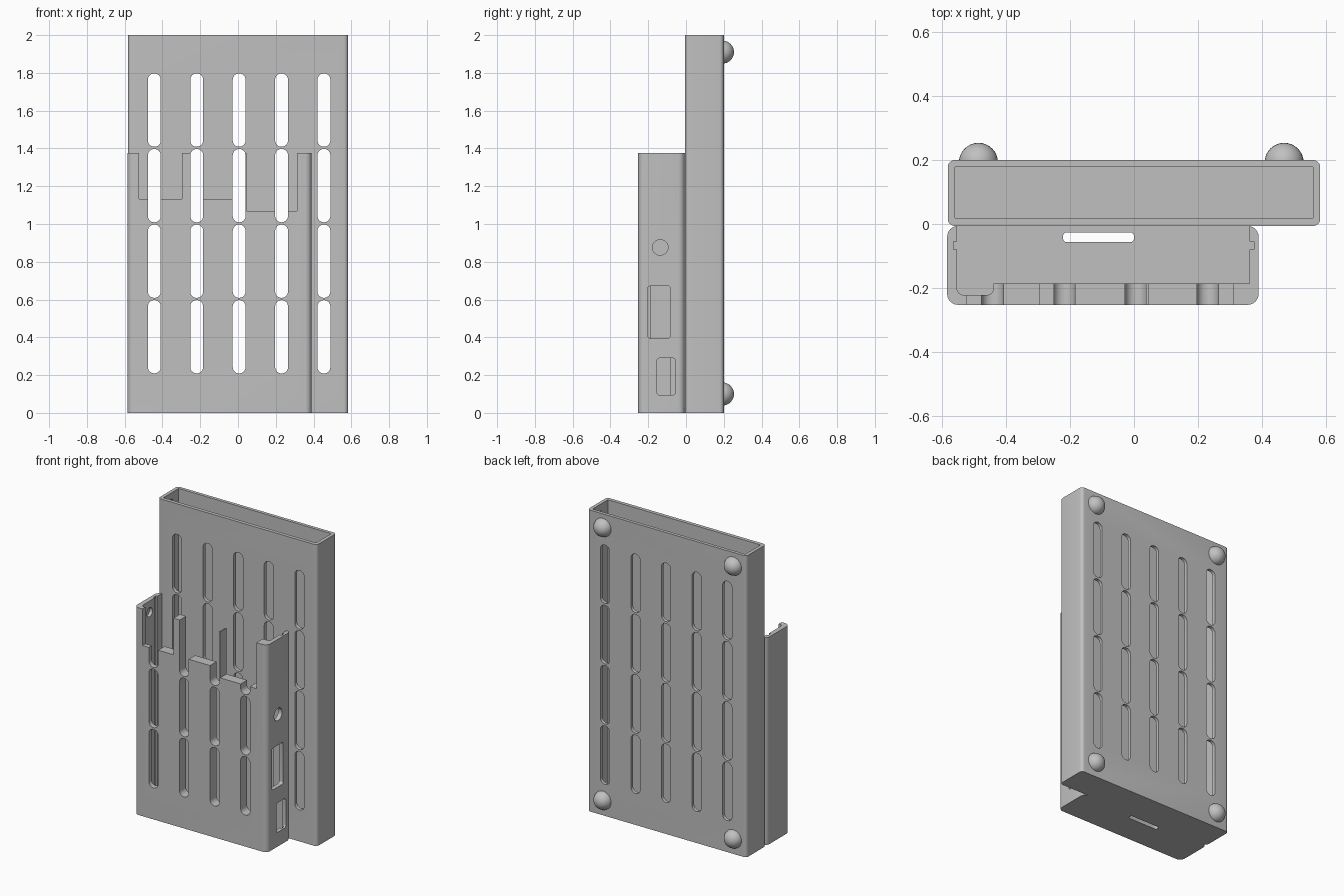
import bpy, bmesh
from math import sin, cos, pi
from mathutils import Matrix

cube = bpy.data.objects.get("Cube")
if cube:
    bpy.data.objects.remove(cube, do_unlink=True)

grey = bpy.data.materials.new("warm_free_grey")
grey.use_nodes = True
color = (0.53, 0.53, 0.53, 1)
grey.diffuse_color = color
grey.node_tree.nodes["Principled BSDF"].inputs["Base Color"].default_value = color


def rounded(u0, u1, v0, v1, r, n=6):
    """Outline of a rectangle with rounded corners."""
    if r <= 0:
        return [(u0, v0), (u1, v0), (u1, v1), (u0, v1)]
    centres = [(u1 - r, v1 - r), (u0 + r, v1 - r), (u0 + r, v0 + r), (u1 - r, v0 + r)]
    return [(cu + r * cos((k + i / n) * pi / 2), cv + r * sin((k + i / n) * pi / 2))
            for k, (cu, cv) in enumerate(centres) for i in range(n + 1)]


def add_prism(bm, outline, axis, lo, hi):
    place = {"x": lambda u, v, w: (w, u, v),
             "y": lambda u, v, w: (u, w, v),
             "z": lambda u, v, w: (u, v, w)}[axis]
    a = [bm.verts.new(place(u, v, lo)) for u, v in outline]
    b = [bm.verts.new(place(u, v, hi)) for u, v in outline]
    bm.faces.new(a)
    bm.faces.new(b[::-1])
    for i in range(len(a)):
        j = (i + 1) % len(a)
        bm.faces.new((a[i], a[j], b[j], b[i]))


def finish(bm, name):
    bmesh.ops.remove_doubles(bm, verts=bm.verts, dist=1e-5)
    bmesh.ops.recalc_face_normals(bm, faces=bm.faces)
    mesh = bpy.data.meshes.new(name)
    bm.to_mesh(mesh)
    bm.free()
    mesh.materials.append(grey)
    obj = bpy.data.objects.new(name, mesh)
    bpy.context.collection.objects.link(obj)
    return obj


def prism(name, outline, axis, lo, hi):
    bm = bmesh.new()
    add_prism(bm, outline, axis, lo, hi)
    return finish(bm, name)


def select(obj):
    bpy.ops.object.select_all(action="DESELECT")
    obj.select_set(True)
    bpy.context.view_layer.objects.active = obj


def cut(obj, cutter, keep=False):
    select(obj)
    mod = obj.modifiers.new("cut", "BOOLEAN")
    mod.operation = "DIFFERENCE"
    mod.solver = "EXACT"
    mod.object = cutter
    bpy.ops.object.modifier_apply(modifier=mod.name)
    if not keep:
        bpy.data.objects.remove(cutter, do_unlink=True)


def cut_block(obj, x, y, z, r=0):
    cut(obj, prism("cutter", rounded(*x, *y, r), "z", *z))


# Vent slots shared by both trays
bm = bmesh.new()
for column in range(5):
    for row in range(4):
        x, z = -0.443 + 0.2245 * column, 0.403 + 0.4 * row
        add_prism(bm, rounded(x - 0.034, x + 0.034, z - 0.194, z + 0.194, 0.033),
                  "y", -0.4, 0.4)
vents = finish(bm, "vent_cutter")

# Tall sleeve, open at the top
sleeve = prism("tall_sleeve", rounded(-0.583, 0.583, -0.006, 0.2, 0.022), "z", 0, 2)
cut_block(sleeve, (-0.56, 0.56), (0.018, 0.178), (0.025, 2.1))
bm = bmesh.new()
for x in (-0.56, 0.56):
    bmesh.ops.create_uvsphere(bm, u_segments=16, v_segments=8, radius=0.018,
                              matrix=Matrix.Translation((x, 0.1, 1.94)))
cut(sleeve, finish(bm, "dimple_cutter"))
cut(sleeve, vents, keep=True)

# Short front tray with a thick front wall
tray = prism("front_tray", rounded(-0.585, 0.39, -0.253, -0.006, 0.034), "z", 0, 1.375)
cut_block(tray, (-0.5, 0.362), (-0.186, 0.05), (0.025, 1.5))
cut_block(tray, (-0.554, -0.44), (-0.222, 0.05), (0.025, 1.5), 0.02)

# Grooves that hold a board in the side walls
cut_block(tray, (-0.565, 0.376), (-0.08, -0.055), (0.025, 1.5))

# Stepped top edge of the front wall
for x0, x1, z in ((-0.525, -0.297, 1.132), (-0.24, 0.036, 1.132), (0.046, 0.312, 1.07)):
    cut_block(tray, (x0, x1), (-0.4, -0.18), (z, 1.5))

# Slot through the floor
cut_block(tray, (-0.222, 0), (-0.057, -0.026), (-0.1, 0.1), 0.012)

# Ports in the side wall
for y0, y1, z0, z1, r in ((-0.178, -0.095, 0.835, 0.917, 0.041),
                          (-0.202, -0.083, 0.395, 0.672, 0.014),
                          (-0.155, -0.055, 0.095, 0.29, 0.016)):
    cut(tray, prism("port_cutter", rounded(y0, y1, z0, z1, r), "x", 0.3, 0.5))

# Blind hole inside the opposite wall
cut(tray, prism("hole_cutter", rounded(-0.165, -0.105, 1.27, 1.33, 0.03), "x", -0.575, -0.5))
cut(tray, vents)

# Round feet on the back
bm = bmesh.new()
for x in (-0.487, 0.47):
    for z in (0.1, 1.91):
        bmesh.ops.create_uvsphere(bm, u_segments=32, v_segments=16, radius=0.061,
                                  matrix=Matrix.Translation((x, 0.193, z)))
# Keep only the part outside the back wall
bmesh.ops.bisect_plane(bm, geom=bm.verts[:] + bm.edges[:] + bm.faces[:],
                       plane_co=(0, 0.19, 0), plane_no=(0, 1, 0), clear_inner=True)
feet = finish(bm, "round_feet")

for obj in (sleeve, tray, feet):
    select(obj)
    bpy.ops.object.shade_smooth_by_angle(angle=pi / 6)
grey.name = "grey_plastic"
